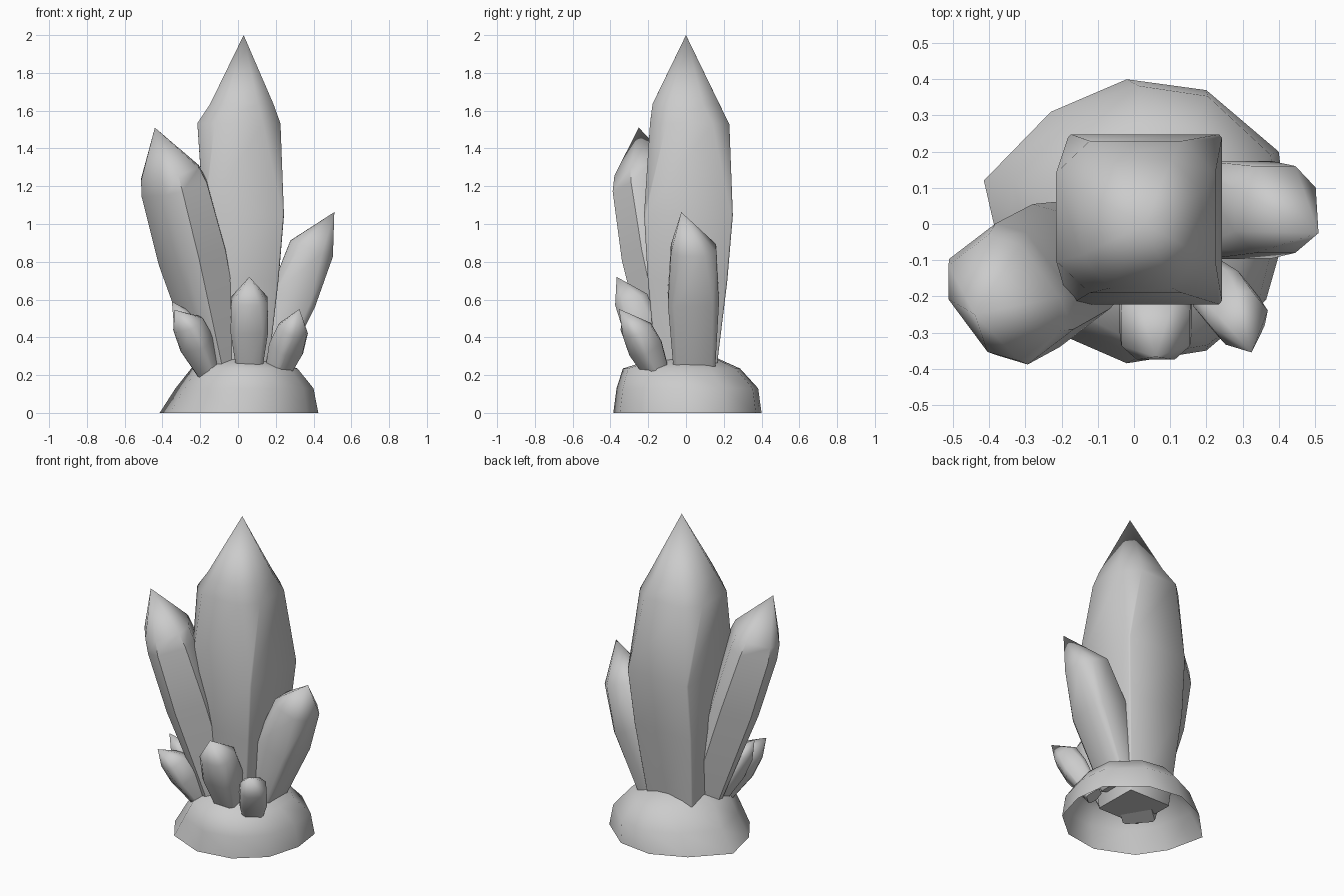
import bpy, bmesh, math
from mathutils import Vector, Matrix

if "Cube" in bpy.data.objects:
    bpy.data.objects.remove(bpy.data.objects["Cube"])


def finish(name, bm, angle):
    bmesh.ops.recalc_face_normals(bm, faces=bm.faces)
    mesh = bpy.data.meshes.new(name)
    bm.to_mesh(mesh)
    bm.free()
    ob = bpy.data.objects.new(name, mesh)
    bpy.context.collection.objects.link(ob)
    bpy.ops.object.select_all(action='DESELECT')
    ob.select_set(True)
    bpy.context.view_layer.objects.active = ob
    bpy.ops.object.shade_smooth_by_angle(angle=math.radians(angle))
    return ob


def bridge(bm, a, b):
    n = len(a)
    for i in range(n):
        j = (i + 1) % n
        bm.faces.new((a[i], a[j], b[j], b[i]))


def cap(bm, ring, point):
    tip = bm.verts.new(point)
    for i in range(len(ring)):
        bm.faces.new((ring[i], ring[(i + 1) % len(ring)], tip))


def crystal(name, base, shoulder, tip, stations, roll=0):
    """Chamfered square prism; stations are
    (fraction, half x, half y, chamfer, optional x shift, y shift)."""
    base, shoulder = Vector(base), Vector(shoulder)
    axis = (shoulder - base).normalized()
    u = Vector((1, 0, 0))
    u = (u - axis * u.dot(axis)).normalized()
    u = Matrix.Rotation(math.radians(roll), 3, axis) @ u
    v = axis.cross(u)
    bm = bmesh.new()
    rings = []
    for t, hx, hy, c, *shift in stations:
        cx, cy = hx * (1 - c), hy * (1 - c)
        pts = [(hx, -cy), (hx, cy), (cx, hy), (-cx, hy),
               (-hx, cy), (-hx, -cy), (-cx, -hy), (cx, -hy)]
        sx, sy = shift or (0, 0)
        o = base.lerp(shoulder, t) + u * sx + v * sy
        rings.append([bm.verts.new(o + u * x + v * y) for x, y in pts])
    bm.faces.new(rings[0][::-1])
    for a, b in zip(rings, rings[1:]):
        bridge(bm, a, b)
    cap(bm, rings[-1], tip)
    return finish(name, bm, 50)


# Hollow rock base: irregular open dome
outline = [(-.415, .12), (-.23, .31), (-.02, .40), (.20, .37), (.40, .20), (.425, 0),
           (.365, -.21), (.20, -.35), (-.02, -.385), (-.25, -.285), (-.36, -.12)]
levels = [(1, 1, 0, 0, 0), (.87, .955, .13, .03, 0),
          (.67, .79, .235, .03, -.03), (.36, .42, .288, .015, 0)]
bm = bmesh.new()
rings = [[bm.verts.new((x * sx + dx, y * sy + dy, z)) for x, y in outline]
         for sx, sy, z, dx, dy in levels]
for a, b in zip(rings, rings[1:]):
    bridge(bm, a, b)
cap(bm, rings[-1], (0, 0, .295))
finish("rock_base", bm, 60)

# Large central crystal
crystal("main_crystal", (0, 0, .1), (.005, .02, 1.56), (.03, 0, 2),
        [(0, .145, .145, .04), (.41, .2, .21, .04, .012, 0),
         (.65, .213, .235, .04, .027, 0), (.98, .22, .21, .42),
         (1.05, .168, .178, .5, .015, -.02)])

# Leaning side crystals (the left one is turned to face its lean direction)
crystal("left_crystal", (-.05, -.04, .1), (-.36, -.205, 1.27), (-.44, -.25, 1.51),
        [(0, .085, .095, .15), (.62, .14, .18, .35), (.93, .14, .182, .4),
         (1, .13, .165, .45)], 38)
crystal("right_crystal", (.13, .045, .18), (.39, .035, .87), (.51, -.025, 1.063),
        [(0, .08, .105, .15), (.62, .125, .135, .25), (1, .12, .12, .5, 0, .005)])

# Small crystals around the front
small = [(0, .6, .6, .25), (.65, 1.05, 1, .3), (1, 1, .95, .45)]
for name, base, shoulder, tip, r, roll in [
        ("front_small_crystal", (.06, -.14, .17), (.06, -.29, .6), (.06, -.367, .72), .095, 0),
        ("right_small_crystal", (.19, -.13, .16), (.29, -.26, .44), (.325, -.355, .55), .075, 35),
        ("left_small_crystal", (-.13, -.14, .17), (-.265, -.27, .47), (-.335, -.33, .545), .075, -25),
        ("left_back_small_crystal", (-.14, -.08, .17), (-.28, -.17, .49), (-.35, -.19, .59), .06, -10)]:
    crystal(name, base, shoulder, tip,
            [(t, a * r, b * r, c) for t, a, b, c in small], roll)
